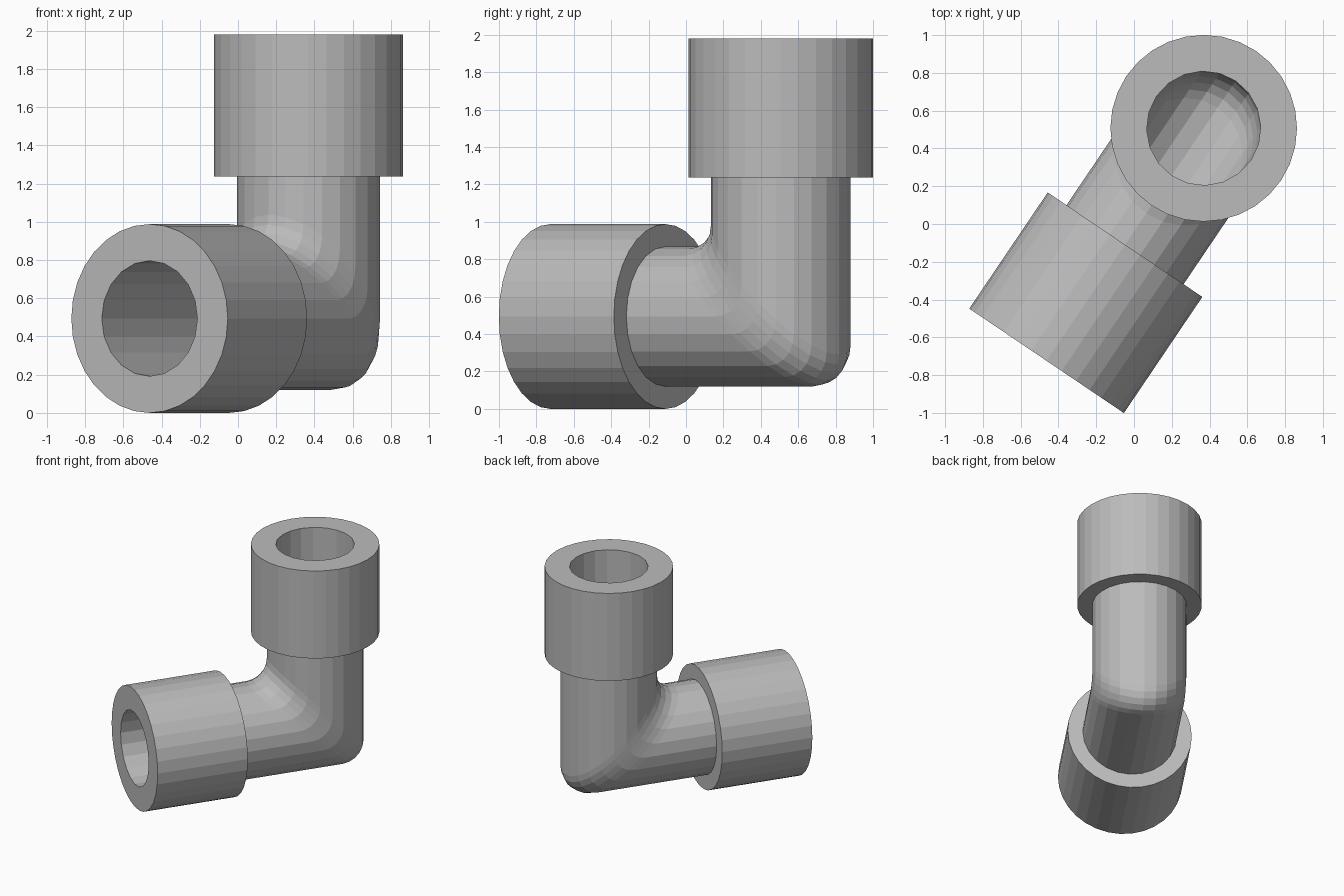
import bpy, bmesh
from math import sin, cos, pi, atan2
from mathutils import Matrix, Vector

cube = bpy.data.objects.get("Cube")
if cube:
    bpy.data.objects.remove(cube)

# Main dimensions; the two arms are equal and meet at the corner
ARM = 1.486
COLLAR_LEN, COLLAR_R = 0.742, 0.494
PIPE_R, BORE_R = 0.374, 0.302
SETBACK = 0.17
PLACE = Matrix.Translation((0.369, 0.507, 0.494)) @ Matrix.Rotation(atan2(0.829, 0.56), 4, "Z")

grey = bpy.data.materials.new("plain grey")
grey.use_nodes = True
colour = (0.5, 0.5, 0.5, 1)
grey.diffuse_color = colour
grey.node_tree.nodes["Principled BSDF"].inputs["Base Color"].default_value = colour


def add_object(name, bm):
    bmesh.ops.recalc_face_normals(bm, faces=bm.faces)
    bm.transform(PLACE)
    mesh = bpy.data.meshes.new(name)
    bm.to_mesh(mesh)
    bm.free()
    mesh.materials.append(grey)
    obj = bpy.data.objects.new(name, mesh)
    bpy.context.collection.objects.link(obj)
    return obj


def elbow(name, radius, sides, reach, steps=5):
    """Solid bent rod: each lengthwise line runs straight, rounds the mitre, and rises."""
    bm = bmesh.new()
    rings = [[] for _ in range(steps + 3)]
    for i in range(sides):
        a = 2 * pi * i / sides
        u, side = radius * cos(a), radius * sin(a)
        path = [(-reach, -u)]
        for k in range(steps + 1):
            t = pi / 2 * k / steps
            path.append((u + SETBACK * (sin(t) - 1), -u + SETBACK * (1 - cos(t))))
        path.append((u, reach))
        for ring, (x, z) in zip(rings, path):
            ring.append(bm.verts.new((x, side, z)))
    for r0, r1 in zip(rings, rings[1:]):
        for i in range(sides):
            j = (i + 1) % sides
            bm.faces.new((r0[i], r0[j], r1[j], r1[i]))
    bm.faces.new(rings[0])
    bm.faces.new(rings[-1])
    return add_object(name, bm)


def collar(name, axis):
    """Solid cylinder at the open end of an arm."""
    bm = bmesh.new()
    turn = Vector((0, 0, 1)).rotation_difference(axis).to_matrix().to_4x4()
    bmesh.ops.create_cone(
        bm, cap_ends=True, segments=32, radius1=COLLAR_R, radius2=COLLAR_R, depth=COLLAR_LEN,
        matrix=Matrix.Translation(axis * (ARM - COLLAR_LEN / 2)) @ turn)
    return add_object(name, bm)


# Pipe and its two collars
parts = [
    elbow("elbow_pipe", PIPE_R, 24, ARM - COLLAR_LEN + 0.03),
    collar("upper_collar", Vector((0, 0, 1))),
    collar("front_collar", Vector((-1, 0, 0))),
]

# Bore cut through every part
cutter = elbow("bore_cutter", BORE_R, 20, ARM + 0.1)
cutter.hide_render = True
for obj in parts:
    mod = obj.modifiers.new("bore", "BOOLEAN")
    mod.operation = "DIFFERENCE"
    mod.solver = "EXACT"
    mod.object = cutter
    bpy.context.view_layer.objects.active = obj
    bpy.ops.object.modifier_apply(modifier=mod.name)
bpy.data.objects.remove(cutter)
